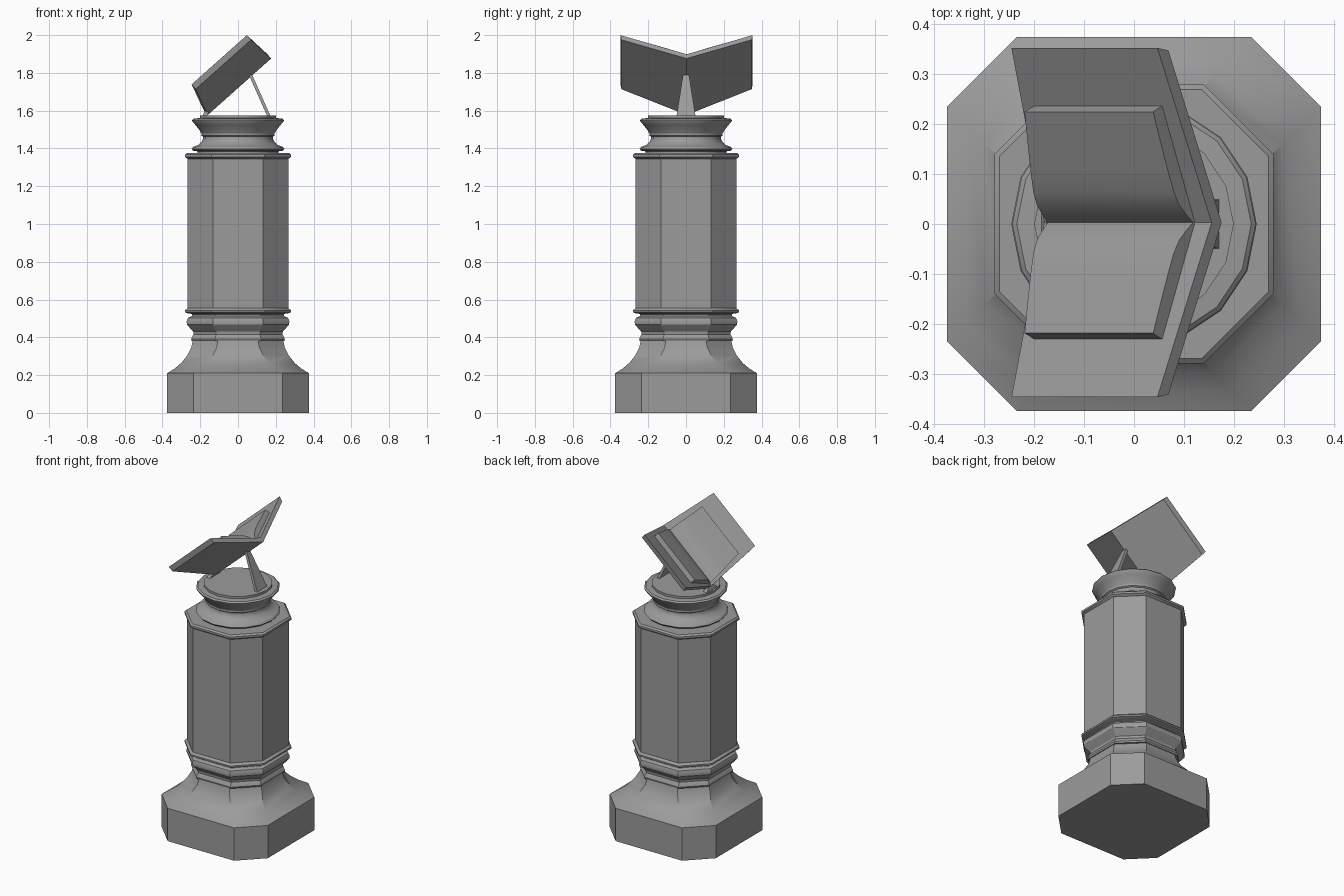
import bpy, bmesh, math
from mathutils import Vector

if "Cube" in bpy.data.objects:
    bpy.data.objects.remove(bpy.data.objects["Cube"])

# dark stone colour shared by every part
stone = bpy.data.materials.new("dark_stone")
stone.diffuse_color = (.33, .33, .33, 1)
stone.use_nodes = True
stone.node_tree.nodes["Principled BSDF"].inputs["Base Color"].default_value = stone.diffuse_color


def make_object(name, rings, angle=30):
    """Skin a stack of equal-length vertex rings and cap both ends."""
    bm = bmesh.new()
    loops = [[bm.verts.new(p) for p in ring] for ring in rings]
    for a, b in zip(loops, loops[1:]):
        n = len(a)
        for i in range(n):
            bm.faces.new((a[i], a[(i + 1) % n], b[(i + 1) % n], b[i]))
    bm.faces.new(loops[0][::-1])
    bm.faces.new(loops[-1])
    bmesh.ops.recalc_face_normals(bm, faces=bm.faces)
    mesh = bpy.data.meshes.new(name)
    bm.to_mesh(mesh)
    bm.free()
    mesh.materials.append(stone)
    ob = bpy.data.objects.new(name, mesh)
    bpy.context.collection.objects.link(ob)
    bpy.ops.object.select_all(action='DESELECT')
    ob.select_set(True)
    bpy.context.view_layer.objects.active = ob
    bpy.ops.object.shade_smooth_by_angle(angle=math.radians(angle))
    return ob


def octagon(h, f, z):
    """Square of half-width h with cut corners; f is half the flat side."""
    return [(h, -f, z), (h, f, z), (f, h, z), (-f, h, z),
            (-h, f, z), (-h, -f, z), (-f, -h, z), (f, -h, z)]


def circle(r, z, n=16):
    return [(r * math.cos(2 * math.pi * i / n), r * math.sin(2 * math.pi * i / n), z)
            for i in range(n)]


# plinth with concave flare
make_object("plinth", [octagon(*p) for p in [
    (.375, .235, 0), (.375, .235, .21), (.335, .195, .235), (.30, .162, .265),
    (.268, .133, .305), (.248, .113, .345), (.24, .107, .38)]])

# lower moulding between plinth and shaft
make_object("lower_moulding", [octagon(h, h * .49, z) for h, z in [
    (.245, .38), (.248, .39), (.242, .405), (.235, .415), (.237, .43), (.255, .45),
    (.27, .468), (.272, .485), (.265, .503), (.245, .512), (.243, .522), (.26, .53)]])

# octagonal shaft and its two edge bands
make_object("shaft", [octagon(.267, .132, .54), octagon(.267, .132, 1.36)])
make_object("shaft_bottom_band", [octagon(h, h * .5, z) for h, z in [
    (.262, .525), (.28, .533), (.28, .543), (.267, .555)]])
make_object("shaft_top_band", [octagon(h, h * .5, z) for h, z in [
    (.267, 1.345), (.28, 1.355), (.28, 1.367), (.27, 1.376)]])

# round capital with a thin bead at the neck
make_object("capital", [circle(r, z) for r, z in [
    (.215, 1.37), (.215, 1.385), (.238, 1.388), (.246, 1.398), (.238, 1.408), (.212, 1.418),
    (.193, 1.435), (.185, 1.45), (.185, 1.462), (.194, 1.468), (.194, 1.48), (.206, 1.50),
    (.226, 1.525), (.24, 1.54), (.244, 1.55), (.235, 1.558), (.20, 1.561), (.20, 1.575)]])

# tilted book frame: u along the spine, v across, w away from the covers
ORIGIN = Vector((-.16, .003, 1.577))
U, W = Vector((.746, 0, .665)), Vector((-.665, 0, .746))


def book_part(name, profile, u_low, u_high):
    """Extrude a (v, w) section along the spine between two end functions."""
    rings = [[ORIGIN + U * end(v) + Vector((0, v, 0)) + W * w for v, w in profile]
             for end in (u_low, u_high)]
    return make_object(name, rings, 35)


# open V-shaped cover
book_part("book_cover", [(0, 0), (.345, .145), (.35, .178), (0, .03),
                         (-.35, .178), (-.345, .145)],
          lambda v: .125 * abs(v), lambda v: .45 - .04 * abs(v))

# two curved page blocks resting on the cover
for side, name in ((1, "pages_left"), (-1, "pages_right")):
    section = [(0, .02), (.237, .122), (.222, .156), (.16, .133), (.10, .11),
               (.06, .093), (.035, .077), (.015, .055), (0, .036)]
    book_part(name, [(v * side, w) for v, w in section],
              lambda v: .015 + .2 * abs(v), lambda v: .405)


# tapered legs under the book
def leg(name, foot, top):
    rings = []
    for x, y, z, t in (foot, top):
        rings.append([(x - t, -y, z), (x + t, -y, z), (x + t, y, z), (x - t, y, z)])
    make_object(name, rings)


leg("back_leg", (.163, .05, 1.572, .009), (.066, .016, 1.79, .009))
leg("front_foot", (-.174, .055, 1.572, .013), (-.164, .018, 1.608, .01))
